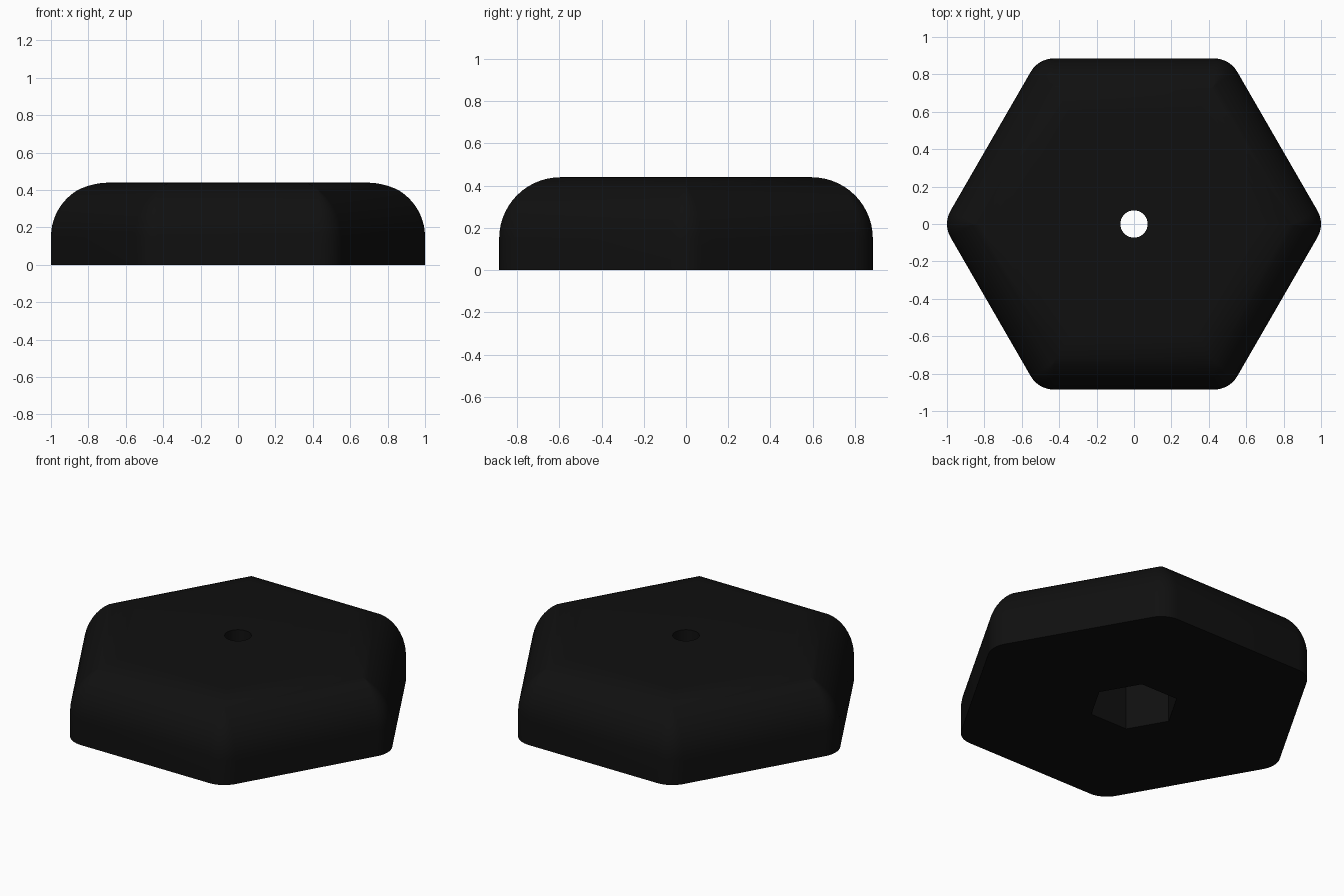
import bpy
import bmesh
from math import sin, cos, radians, pi

if "Cube" in bpy.data.objects:
    bpy.data.objects.remove(bpy.data.objects["Cube"])

APOTHEM, HEIGHT = 0.885, 0.44
CORNER_R, FILLET = 0.142, 0.29
RECESS_APOTHEM, RECESS_DEPTH = 0.215, 0.33
HOLE_R = 0.073
SEG = 8      # segments per rounded corner


def hex_ring(bm, apothem, r, z):
    """Hexagon with corner radius r (a full circle when r equals the apothem)."""
    verts = []
    d = (apothem - r) / cos(pi / 6)
    for k in range(6):
        a = radians(60 * k)
        for i in range(SEG + 1):
            t = a + radians(-30 + 60 * i / SEG)
            verts.append(bm.verts.new((d * cos(a) + r * cos(t),
                                       d * sin(a) + r * sin(t), z)))
    return verts


# Closed section: outer wall, rounded shoulder, bolt hole, nut recess
section = [(APOTHEM, CORNER_R, 0.0)]
STEPS = 14
for i in range(STEPS + 1):
    t = pi / 2 * i / STEPS
    inset = FILLET * (1 - cos(t))
    section.append((APOTHEM - inset, max(CORNER_R - inset, 0.0),
                    HEIGHT - FILLET + FILLET * sin(t)))
section += [(HOLE_R, HOLE_R, HEIGHT),
            (HOLE_R, HOLE_R, RECESS_DEPTH),
            (RECESS_APOTHEM, 0.0, RECESS_DEPTH),
            (RECESS_APOTHEM, 0.0, 0.0)]

bm = bmesh.new()
rings = [hex_ring(bm, *s) for s in section]
for lower, upper in zip(rings, rings[1:] + rings[:1]):
    n = len(lower)
    for i in range(n):
        j = (i + 1) % n
        bm.faces.new((lower[i], lower[j], upper[j], upper[i]))
bmesh.ops.remove_doubles(bm, verts=bm.verts, dist=1e-5)
bmesh.ops.recalc_face_normals(bm, faces=bm.faces)
mesh = bpy.data.meshes.new("hex_knob")
bm.to_mesh(mesh)
bm.free()

black = bpy.data.materials.new("black_plastic")
black.diffuse_color = (0.005, 0.005, 0.005, 1)
black.use_nodes = True
black.node_tree.nodes["Principled BSDF"].inputs["Base Color"].default_value = black.diffuse_color
mesh.materials.append(black)

knob = bpy.data.objects.new("hex_knob", mesh)
bpy.context.collection.objects.link(knob)
bpy.context.view_layer.objects.active = knob
knob.select_set(True)
bpy.ops.object.shade_smooth_by_angle(angle=radians(30))
